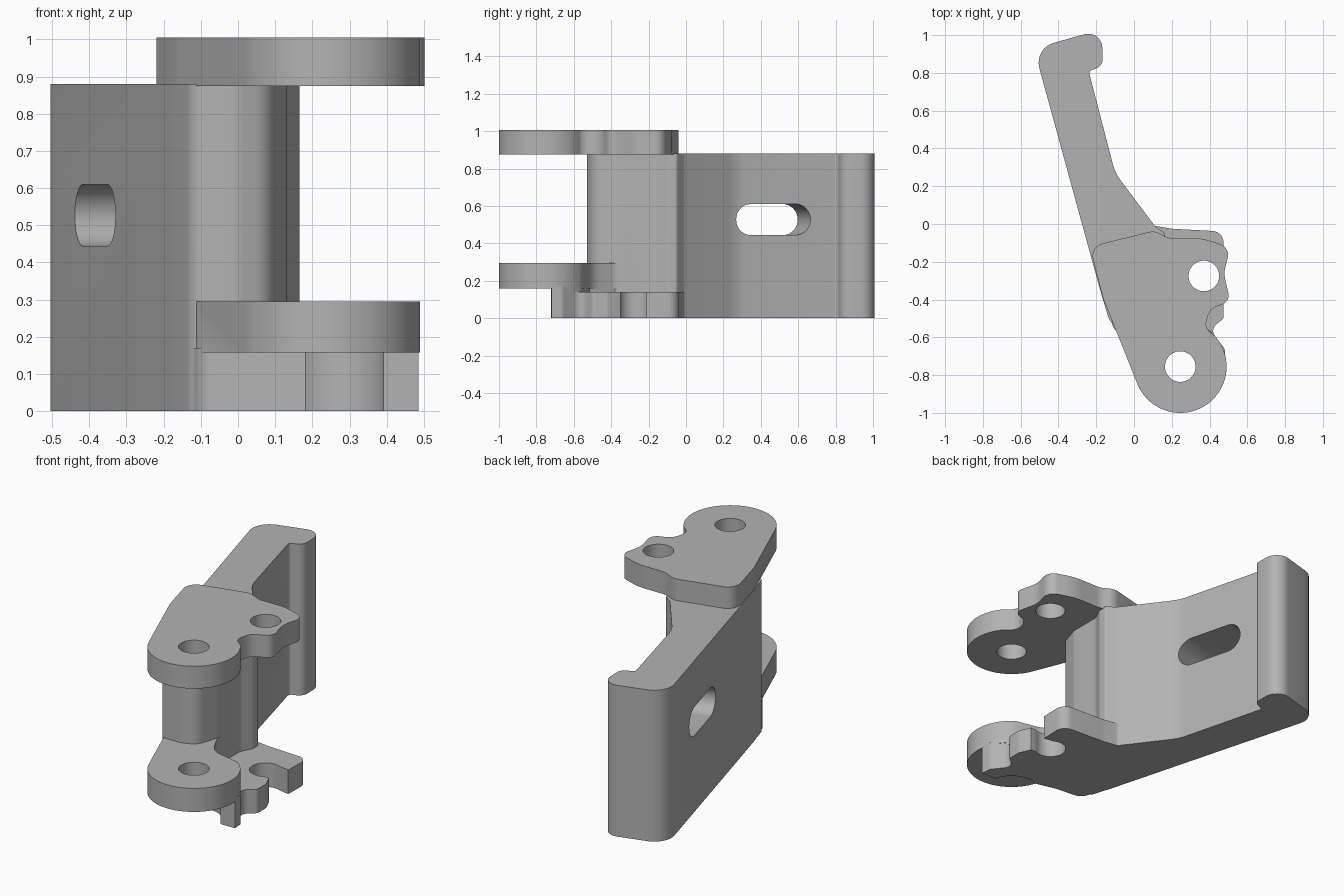
import bpy, bmesh
from math import sin, cos, atan2, radians, hypot, tan, acos
from mathutils import Vector, Matrix

if "Cube" in bpy.data.objects:
    bpy.data.objects.remove(bpy.data.objects["Cube"], do_unlink=True)

grey = bpy.data.materials.new("plain_grey")
grey.use_nodes = True
COLOR = (0.45, 0.45, 0.45, 1)
grey.diffuse_color = COLOR
grey.node_tree.nodes["Principled BSDF"].inputs["Base Color"].default_value = COLOR

PIVOT = (0.245, -0.755)
PIN = (0.37, -0.275)


def arc(center, r, start, end, n=24):
    """Sharp points along an arc, angles in degrees."""
    steps = [radians(start + (end - start) * i / n) for i in range(n + 1)]
    return [(center[0] + r * cos(a), center[1] + r * sin(a)) for a in steps]


def rounded(points, n=8):
    """Turn (x, y, radius) corners into a filleted outline."""
    out = []
    for i, p in enumerate(points):
        here = Vector(p[:2])
        if len(p) == 2:
            out.append(here)
            continue
        to_a = Vector(points[i - 1][:2]) - here
        to_b = Vector(points[(i + 1) % len(points)][:2]) - here
        a, b = to_a.normalized(), to_b.normalized()
        half = acos(max(-1, min(1, a.dot(b)))) / 2
        reach = min(p[2] / tan(half), to_a.length * 0.49, to_b.length * 0.49)
        radius = reach * tan(half)
        center = here + (a + b).normalized() * (radius / sin(half))
        s, e = here + a * reach - center, here + b * reach - center
        start = atan2(s.y, s.x)
        turn = atan2(s.x * e.y - s.y * e.x, s.dot(e))
        for k in range(n + 1):
            t = start + turn * k / n
            out.append(center + Vector((cos(t), sin(t))) * radius)
    return out


def prism(name, outline, low, high):
    bm = bmesh.new()
    face = bm.faces.new([bm.verts.new((p[0], p[1], low)) for p in outline])
    top = bmesh.ops.extrude_face_region(bm, geom=[face])["geom"]
    bmesh.ops.translate(bm, vec=(0, 0, high - low),
                        verts=[v for v in top if isinstance(v, bmesh.types.BMVert)])
    bmesh.ops.recalc_face_normals(bm, faces=bm.faces)
    mesh = bpy.data.meshes.new(name)
    bm.to_mesh(mesh)
    bm.free()
    mesh.materials.append(grey)
    obj = bpy.data.objects.new(name, mesh)
    bpy.context.collection.objects.link(obj)
    return obj


def combine(target, other, operation):
    bpy.context.view_layer.objects.active = target
    mod = target.modifiers.new(operation.lower(), "BOOLEAN")
    mod.operation, mod.object, mod.solver = operation, other, "EXACT"
    bpy.ops.object.modifier_apply(modifier=mod.name)
    bpy.data.objects.remove(other, do_unlink=True)


# Lever arm with the upright web that carries both hinge plates
bracket = prism("hinge_bracket", rounded([
    (-0.53, 0.93, 0.11), (-0.17, 1.03, 0.1), (-0.165, 0.835, 0.09), (-0.24, 0.81, 0.02),
    (-0.10, 0.27, 0.25), (0.11, -0.01, 0.08), (0.165, -0.05, 0.02), (0.165, -0.10, 0.02),
    (0.13, -0.17, 0.1), (0.13, -0.36, 0.1), (0.085, -0.50, 0.08), (0.0, -0.53, 0.1),
    (-0.125, -0.53, 0.05), (-0.175, -0.365, 0.3)]), 0, 0.88)

# Top hinge plate
top_plate = prism("top_hinge_plate", rounded(
    arc(PIVOT, 0.245, 40, -157, 48) + [
        (-0.165, -0.39, 0.4), (-0.235, -0.12, 0.07), (0.11, -0.035, 0.08),
        (0.18, -0.075, 0.1), (0.36, -0.075, 0.3), (0.51, -0.125, 0.06),
        (0.475, -0.26, 0.15), (0.51, -0.41, 0.05), (0.40, -0.45, 0.08),
        (0.375, -0.55, 0.08)]), 0.875, 1.005)

# Middle hinge plate, a round lug blending into the web
middle_plate = prism("middle_hinge_plate", rounded(
    arc(PIVOT, 0.245, 55, -157, 48) + [
        (-0.165, -0.39, 0.4), (0.0, -0.30), (0.13, -0.30), (0.13, -0.38, 0.1),
        (0.2, -0.515, 0.12)]), 0.158, 0.295)

# Bottom latch plate with a forked end and a hooked front
latch_plate = prism("bottom_latch_plate", rounded(
    [(-0.205, -0.17), (-0.175, -0.365, 0.3), (-0.10, -0.575, 0.06), (0.06, -0.59, 0.1)]
    + arc(PIVOT, 0.15, 115, 13)
    + [(0.485, -0.72), (0.48, -0.66, 0.04), (0.40, -0.56, 0.05), (0.475, -0.50, 0.03),
       (0.475, -0.42, 0.03), (0.445, -0.35)]
    + arc(PIN, 0.085, -62, -298)
    + [(0.47, -0.21), (0.475, -0.04, 0.06), (0.2, -0.025, 0.15), (0.11, -0.01, 0.1),
       (0.0, 0.05)]), 0, 0.14)

# Hook post joining the latch plate to the middle plate
hook_post = prism("hook_post", rounded(
    arc(PIVOT, 0.15, 115, 13)
    + [(0.485, -0.72), (0.48, -0.66, 0.04), (0.40, -0.56, 0.05), (0.2, -0.515),
       (0.13, -0.38), (0.0, -0.35), (-0.165, -0.39), (-0.10, -0.575, 0.06),
       (0.06, -0.59, 0.1)]), 0.1, 0.17)

for part in (latch_plate, hook_post, middle_plate, top_plate):
    combine(bracket, part, "UNION")

# Pivot and pin holes
for name, center, low in (("pivot_hole", PIVOT, 0.15), ("pin_hole", PIN, 0.8)):
    hole = prism(name, arc(center, 0.081, 0, 352.5, 47), low, 1.1)
    combine(bracket, hole, "DIFFERENCE")

# Long slot through the arm, square to its flat side
slot = prism("arm_slot", arc((0.123, 0), 0.083, -90, 90) + arc((-0.123, 0), 0.083, 90, 270),
             -0.3, 0.5)
along = Vector((-0.28, 0.96, 0)).normalized()
through = Vector((0.96, 0.28, 0)).normalized()
axes = Matrix((along, (0, 0, 1), through)).transposed().to_4x4()
slot.data.transform(Matrix.Translation((-0.378, 0.4, 0.527)) @ axes)
combine(bracket, slot, "DIFFERENCE")

bpy.ops.object.select_all(action="DESELECT")
bracket.select_set(True)
bpy.context.view_layer.objects.active = bracket
bpy.ops.object.shade_smooth_by_angle(angle=radians(30))
